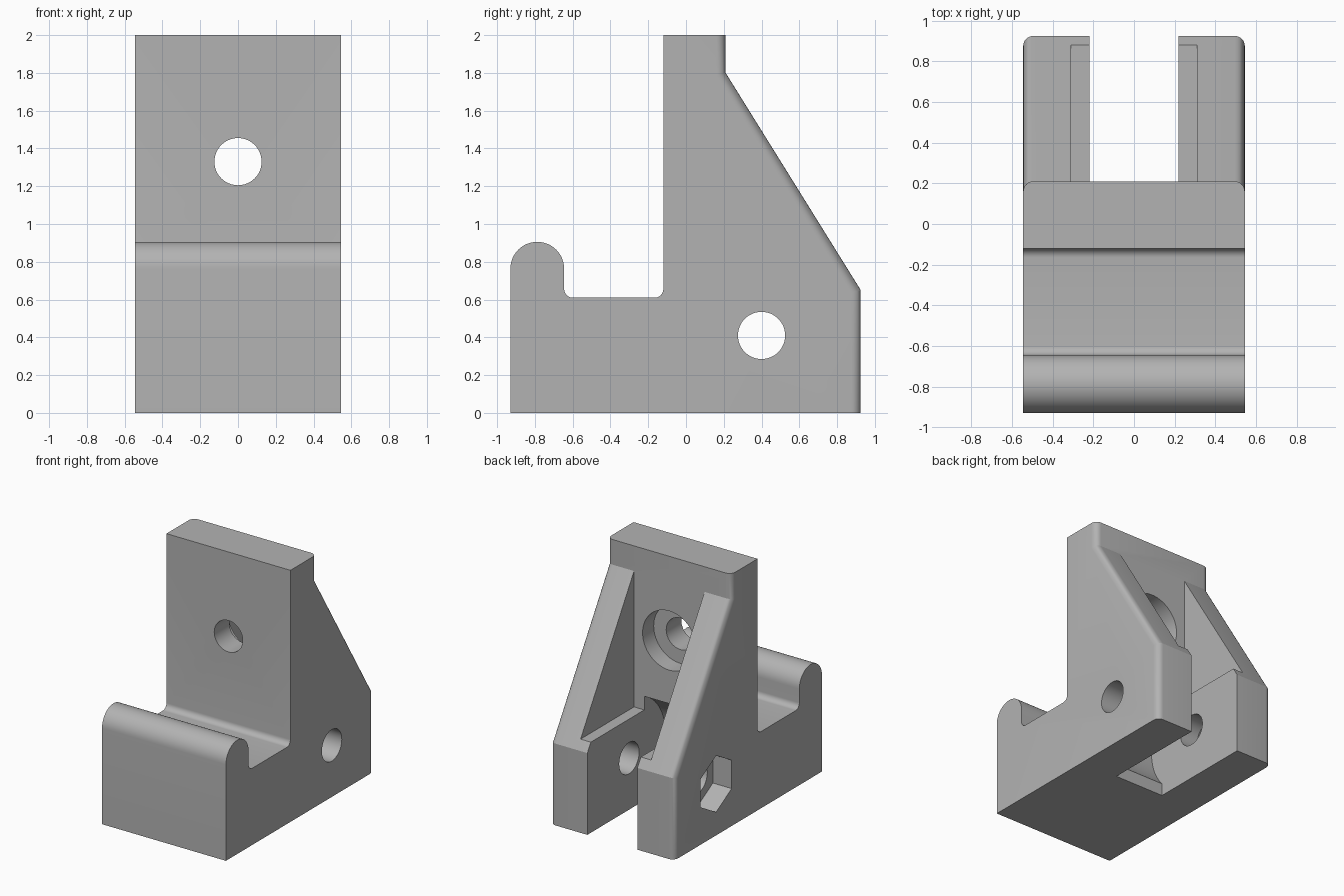
import bpy, bmesh
from math import sin, cos, radians, tau

old = bpy.data.objects.get("Cube")
if old:
    bpy.data.objects.remove(old, do_unlink=True)

grey = bpy.data.materials.new("plain_grey")
grey.use_nodes = True
grey.diffuse_color = (0.45, 0.45, 0.45, 1)
grey.node_tree.nodes["Principled BSDF"].inputs["Base Color"].default_value = (0.45, 0.45, 0.45, 1)

HALF = 0.545          # half width of the body
PIVOT = (0.40, 0.41)  # side hole centre (y, z)
BOLT_Z = 1.33         # front hole height
BACK = 0.21           # back of the upright wall


def arc(cy, cz, r, a0, a1, n):
    """Points on an arc, angles in degrees."""
    return [(cy + r * cos(radians(a0 + (a1 - a0) * i / n)),
             cz + r * sin(radians(a0 + (a1 - a0) * i / n))) for i in range(n + 1)]


def ring(cy, cz, r, n, start=0):
    return arc(cy, cz, r, start, start + 360 * (n - 1) / n, n - 1)


def prism(name, points, lo, hi, axis="x", round_edges=None):
    """Extrude a 2D outline between lo and hi along the x or y axis."""
    bm = bmesh.new()
    place = (lambda a, b: (lo, a, b)) if axis == "x" else (lambda a, b: (a, lo, b))
    face = bm.faces.new([bm.verts.new(place(a, b)) for a, b in points])
    out = bmesh.ops.extrude_face_region(bm, geom=[face])
    moved = [v for v in out["geom"] if isinstance(v, bmesh.types.BMVert)]
    shift = (hi - lo, 0, 0) if axis == "x" else (0, hi - lo, 0)
    bmesh.ops.translate(bm, verts=moved, vec=shift)
    bmesh.ops.recalc_face_normals(bm, faces=bm.faces)
    if round_edges:
        bmesh.ops.bevel(bm, geom=[e for e in bm.edges if round_edges(e)],
                        offset=0.05, segments=6, profile=0.5, affect="EDGES")
    mesh = bpy.data.meshes.new(name)
    bm.to_mesh(mesh)
    bm.free()
    obj = bpy.data.objects.new(name, mesh)
    bpy.context.collection.objects.link(obj)
    mesh.materials.append(grey)
    return obj


# Body: side outline with rounded front lip, filleted channel and sloped back
outline = [(-0.93, 0)]
outline += arc(-0.7875, 0.763, 0.1425, 180, 0, 24)
outline += arc(-0.60, 0.655, 0.045, 180, 270, 8)
outline += arc(-0.165, 0.655, 0.045, 270, 360, 8)
outline += [(-0.12, 2), (BACK, 2), (BACK, 1.8), (0.925, 0.65), (0.925, 0)]


def back_corner(edge):
    a, b = (v.co for v in edge.verts)
    return abs(a.x - b.x) < 0.001 and min(a.y, b.y) > BACK - 0.01


body = prism("bracket_body", outline, -HALF, HALF, round_edges=back_corner)

# Cutters: pocket between ribs, clearance slot around the pivot, holes, nut seat
slot = [(0.06, -0.2), (1.2, -0.2), (1.2, 1), (PIVOT[0], 1)]
slot += arc(*PIVOT, 0.46, 90, 222.4, 36)
cutters = [
    prism("rib_pocket", [(BACK, 0.72), (1.2, 0.72), (1.2, 1.8), (BACK, 1.8)], -0.31, 0.31),
    prism("pivot_slot", slot, -0.22, 0.22),
    prism("pivot_hole", ring(*PIVOT, 0.125, 48), -1, 1),
    prism("nut_seat", ring(*PIVOT, 0.225, 6, 90), -1, -HALF + 0.165),
    prism("bolt_hole", ring(0, BOLT_Z, 0.125, 48), -1, 1, "y"),
    prism("bolt_head_seat", ring(0, BOLT_Z, 0.235, 64), BACK - 0.14, 1, "y"),
]

bpy.ops.object.select_all(action="DESELECT")
bpy.context.view_layer.objects.active = body
body.select_set(True)
for cutter in cutters:
    cut = body.modifiers.new(cutter.name, "BOOLEAN")
    cut.operation = "DIFFERENCE"
    cut.solver = "EXACT"
    cut.object = cutter
    bpy.ops.object.modifier_apply(modifier=cut.name)
    bpy.data.objects.remove(cutter, do_unlink=True)

bpy.ops.object.shade_smooth_by_angle(angle=radians(25))
